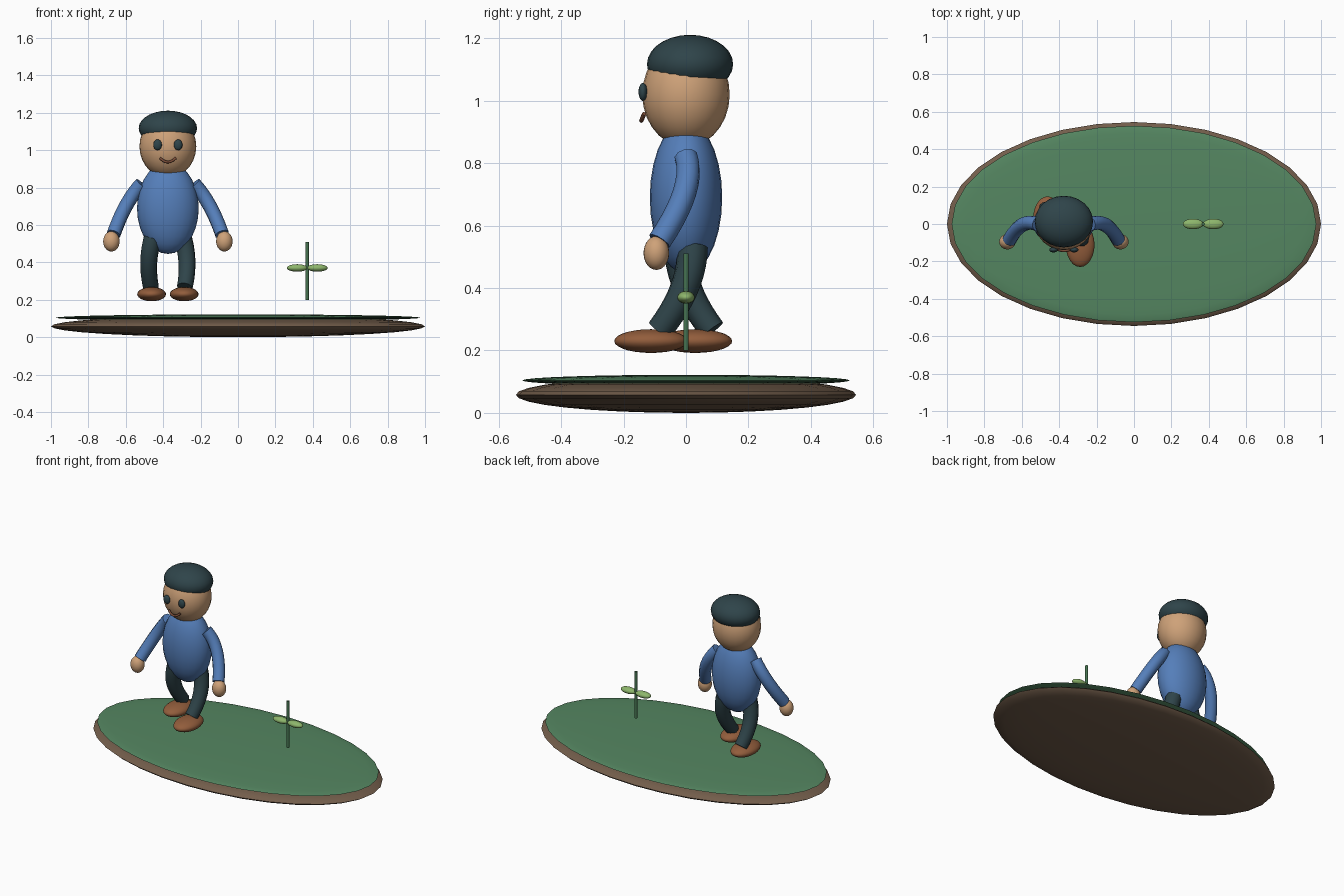
import bpy
from mathutils import Vector

if "Cube" in bpy.data.objects:
    bpy.data.objects.remove(bpy.data.objects["Cube"])


def material(name, rgb):
    m = bpy.data.materials.new(name)
    m.diffuse_color = (*rgb, 1)
    m.use_nodes = True
    m.node_tree.nodes["Principled BSDF"].inputs["Base Color"].default_value = m.diffuse_color
    return m


SOIL = material("soil brown", (0.17, 0.11, 0.07))
GRASS = material("grass green", (0.09, 0.24, 0.12))
SKIN = material("skin tan", (0.62, 0.36, 0.19))
SHIRT = material("shirt blue", (0.09, 0.21, 0.49))
DARK = material("dark slate", (0.028, 0.058, 0.068))
SHOE = material("shoe brown", (0.29, 0.11, 0.045))
LIP = material("lip brown", (0.20, 0.075, 0.04))
STEM = material("stem green", (0.06, 0.17, 0.08))
LEAF = material("leaf green", (0.27, 0.47, 0.15))

CX = -0.375  # centre line of the figure


def finish(ob, name, mat):
    ob.name = name
    ob.data.materials.clear()
    ob.data.materials.append(mat)
    bpy.ops.object.shade_smooth_by_angle(angle=0.7)
    return ob


def ellipsoid(name, mat, loc, radii, segs=24, rings=14):
    bpy.ops.mesh.primitive_uv_sphere_add(segments=segs, ring_count=rings, radius=1, location=loc)
    ob = bpy.context.object
    ob.scale = radii
    bpy.ops.object.transform_apply(location=False, rotation=False, scale=True)
    return finish(ob, name, mat)


def tube(name, mat, start, mid, end, r0, r1, steps=10):
    """Capped tapered tube along a smooth arc passing through mid."""
    a, m, b = Vector(start), Vector(mid), Vector(end)
    ctrl = 2 * m - (a + b) / 2
    cu = bpy.data.curves.new(name, 'CURVE')
    cu.dimensions = '3D'
    cu.bevel_depth = 1
    cu.bevel_resolution = 3
    cu.use_fill_caps = True
    sp = cu.splines.new('POLY')
    sp.points.add(steps)
    for i, p in enumerate(sp.points):
        t = i / steps
        p.co = (*((1 - t) ** 2 * a + 2 * t * (1 - t) * ctrl + t * t * b), 1)
        p.radius = r0 + (r1 - r0) * t
    ob = bpy.data.objects.new(name, cu)
    bpy.context.collection.objects.link(ob)
    bpy.ops.object.select_all(action='DESELECT')
    ob.select_set(True)
    bpy.context.view_layer.objects.active = ob
    bpy.ops.object.convert(target='MESH')
    return finish(bpy.context.object, name, mat)


# Ground mound
ellipsoid("soil_disc", SOIL, (0, 0, 0.058), (1.0, 0.545, 0.058), 32, 16)
ellipsoid("grass_disc", GRASS, (0, 0, 0.104), (0.975, 0.525, 0.018), 32, 16)

# Head, cap of hair and torso
ellipsoid("head", SKIN, (CX, 0, 1.02), (0.152, 0.14, 0.168))
ellipsoid("hair", DARK, (CX, 0.013, 1.117), (0.156, 0.138, 0.094))
ellipsoid("torso", SHIRT, (CX, 0, 0.69), (0.165, 0.116, 0.245))

# Mouth
tube("mouth", LIP, (CX - 0.042, -0.134, 0.958), (CX, -0.143, 0.936),
     (CX + 0.042, -0.134, 0.958), 0.007, 0.007)

# Paired parts; legs are in mid stride
for s, side in ((-1, "right"), (1, "left")):
    ellipsoid(f"{side}_eye", DARK, (CX + s * 0.055, -0.138, 1.028), (0.023, 0.014, 0.029), 16, 10)
    tube(f"{side}_arm", SHIRT, (CX + s * 0.14, 0.0, 0.82), (CX + s * 0.222, -0.005, 0.705),
         (CX + s * 0.29, -0.085, 0.55), 0.038, 0.038)
    ellipsoid(f"{side}_hand", SKIN, (CX + s * 0.302, -0.095, 0.512), (0.044, 0.041, 0.054))
    f = -s  # forward is -y for the left leg
    tube(f"{side}_leg", DARK, (CX + s * 0.08, -0.02 * f, 0.53), (CX + s * 0.102, 0.005 * f, 0.40),
         (CX + s * 0.09, 0.085 * f, 0.265), 0.05, 0.042)
    ellipsoid(f"{side}_shoe", SHOE, (CX + s * 0.087, -0.112 if s > 0 else 0.03, 0.23),
              (0.077, 0.118, 0.038))

# Sprout with two leaves
tube("sprout_stem", STEM, (0.37, 0, 0.20), (0.37, 0, 0.355), (0.37, 0, 0.51), 0.009, 0.009, 2)
for s, side in ((-1, "right"), (1, "left")):
    ellipsoid(f"{side}_leaf", LEAF, (0.37 + s * 0.054, 0, 0.37), (0.055, 0.028, 0.02), 20, 12)
